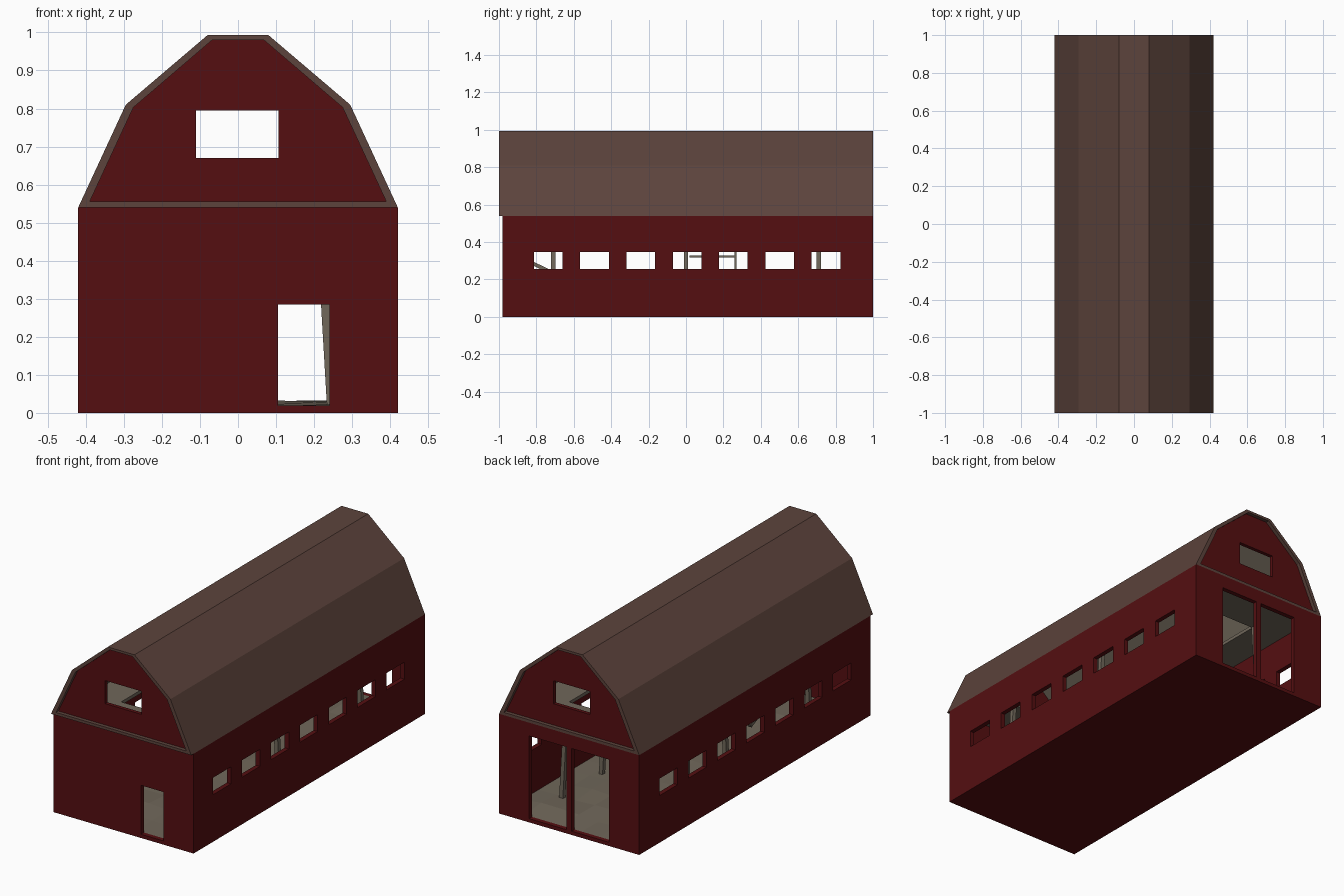
import bpy, bmesh, math, random
from mathutils import Vector

if "Cube" in bpy.data.objects:
    bpy.data.objects.remove(bpy.data.objects["Cube"])

random.seed(4)


def material(name, rgb):
    m = bpy.data.materials.new(name)
    m.diffuse_color = (*rgb, 1)
    m.use_nodes = True
    m.node_tree.nodes["Principled BSDF"].inputs["Base Color"].default_value = m.diffuse_color
    return m


RED = material("barn red", (0.090, 0.0045, 0.0055))
BROWN = material("roof brown", (0.108, 0.057, 0.045))
BEIGE = material("raw timber", (0.162, 0.136, 0.102))


def finish(name, bm, *mats):
    bmesh.ops.recalc_face_normals(bm, faces=bm.faces[:])
    me = bpy.data.meshes.new(name)
    bm.to_mesh(me)
    bm.free()
    for m in mats:
        me.materials.append(m)
    ob = bpy.data.objects.new(name, me)
    bpy.context.collection.objects.link(ob)
    return ob


def rect(u0, u1, v0, v1):
    return [(u0, v0), (u1, v0), (u1, v1), (u0, v1)]


def plate(name, axis, start, depth, outline, holes, mat):
    """Flat outline with holes, extruded along one axis."""
    bm = bmesh.new()
    place = {"x": lambda u, v: (start, u, v),
             "y": lambda u, v: (u, start, v),
             "z": lambda u, v: (u, v, start)}[axis]
    direction = Vector([float(axis == a) for a in "xyz"])
    edges = []
    for loop in [outline] + holes:
        vs = [bm.verts.new(place(*p)) for p in loop]
        edges += [bm.edges.new((vs[i], vs[i - 1])) for i in range(len(vs))]
    bmesh.ops.triangle_fill(bm, edges=edges, use_beauty=True, normal=direction)
    ext = bmesh.ops.extrude_face_region(bm, geom=bm.faces[:], use_keep_orig=True)
    moved = [g for g in ext["geom"] if isinstance(g, bmesh.types.BMVert)]
    bmesh.ops.translate(bm, verts=moved, vec=direction * depth)
    return finish(name, bm, mat)


def beam(name, a, b, size, mat):
    """Square timber between two points."""
    a, b = Vector(a), Vector(b)
    bm = bmesh.new()
    bmesh.ops.create_cube(bm, size=1)
    bmesh.ops.scale(bm, verts=bm.verts, vec=(size, size, (b - a).length))
    ob = finish(name, bm, mat)
    d = b - a
    if math.hypot(d.x, d.y) > 1e-6:
        ob.rotation_euler = (0, math.atan2(math.hypot(d.x, d.y), d.z),
                             math.atan2(d.y, d.x))
    ob.location = (a + b) / 2
    return ob


# Dimensions
W, EAVE, T = 0.42, 0.54, 0.025
OUTER = [(-0.42, 0.54), (-0.295, 0.81), (-0.08, 0.993),
         (0.08, 0.993), (0.295, 0.81), (0.42, 0.54)]
INNER = [(-0.39, 0.555), (-0.275, 0.803), (-0.068, 0.98),
         (0.068, 0.98), (0.275, 0.803), (0.39, 0.555)]

# Side walls with seven windows each
windows = [rect(-0.813 + 0.2475 * i, -0.66 + 0.2475 * i, 0.255, 0.347)
           for i in range(7)]
for side, x in (("left", -W), ("right", W - T)):
    plate(side + "_wall", "x", x, T, rect(-0.98, 1, 0, EAVE), windows, RED)

# End walls with the small front door and the wide double back door
plate("front_wall", "y", -0.98, T, rect(-W, W, 0, EAVE),
      [rect(0.105, 0.24, 0.02, 0.285)], RED)
plate("back_wall", "y", 1 - T, T, rect(-W, W, 0, EAVE),
      [rect(-0.24, -0.015, 0.02, 0.468), rect(0.015, 0.24, 0.02, 0.468)], RED)

# Gables with loft windows, set back inside the brown end trims
for end, y, trim_y in (("front", -0.98, -1.0), ("back", 0.96, 0.975)):
    plate(end + "_gable", "y", y, 0.02, INNER,
          [rect(-0.11, 0.107, 0.67, 0.795)], RED)
    plate(end + "_roof_trim", "y", trim_y, 0.025, OUTER, [INNER], BROWN)

# Gambrel roof shell, brown outside and timber inside
inner_line = [(-0.39, 0.54)] + INNER[1:-1] + [(0.39, 0.54)]
roof = plate("roof", "y", -0.976, 1.952, OUTER + inner_line[::-1], [], BROWN)
roof.data.materials.append(BEIGE)
for f in roof.data.polygons:
    toward_middle = f.normal.dot(Vector((0, 0, 0.55)) - f.center)
    if abs(f.normal.y) < 0.5 and toward_middle > 0 and f.center.z > 0.56:
        f.material_index = 1

# Red base slab and uneven earth floor
plate("base_slab", "z", 0, 0.012, rect(-W + T, W - T, -0.955, 0.975), [], RED)
bm = bmesh.new()
bmesh.ops.create_grid(bm, x_segments=7, y_segments=14, size=1)
for v in bm.verts:
    edge = abs(v.co.x) > 0.99 or abs(v.co.y) > 0.99
    v.co = (v.co.x * (W - T), 0.01 + v.co.y * 0.965,
            0.02 if edge else random.uniform(0.018, 0.034))
for f in bm.faces:
    f.normal_update()
finish("earth_floor", bm, BEIGE)

# Loft floor around a central opening
plate("loft_floor", "z", 0.528, 0.018, rect(-W + T, W - T, -0.955, 0.955),
      [rect(-0.21, 0.21, -0.7, 0.7)], BEIGE)

# Slightly crooked loft posts along both sides
for s in (-1, 1):
    for i, y in enumerate((-0.71, -0.365, 0.0, 0.37, 0.71)):
        beam(f"loft_post_{'left' if s < 0 else 'right'}_{i + 1}",
             (s * 0.245, y, 0.015), (s * 0.215, y, 0.53), 0.022, BEIGE)

# Stall rail and a sloping brace by the front wall
beam("stall_post", (-0.2, 0.265, 0.015), (-0.2, 0.265, 0.53), 0.01, BEIGE)
beam("stall_rail", (-0.2, 0.02, 0.322), (-0.2, 0.265, 0.322), 0.01, BEIGE)
beam("sloping_brace", (-0.1, -0.4, 0.08), (-0.1, -0.95, 0.35), 0.02, BEIGE)
